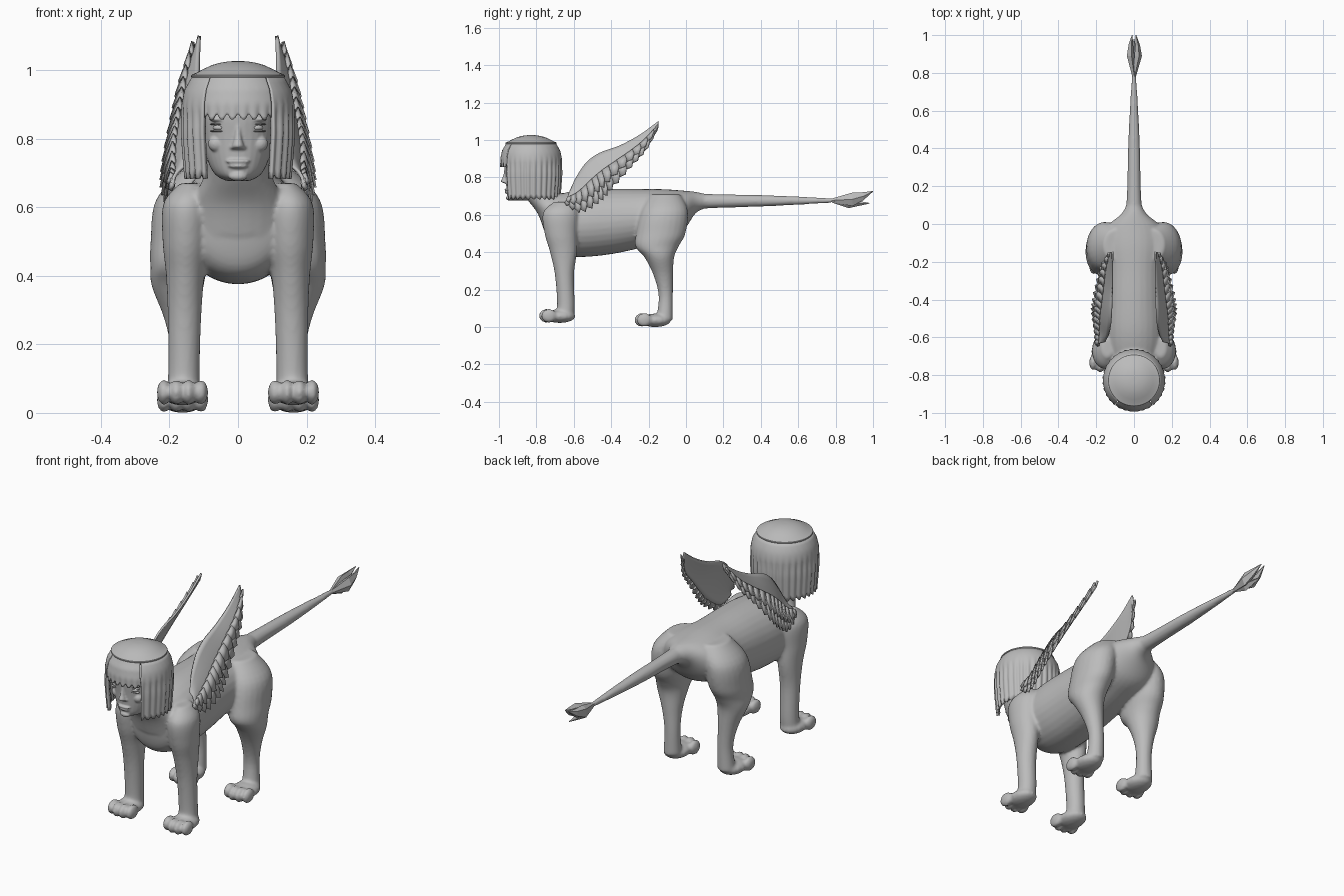
import bpy, bmesh, math
from mathutils import Vector, Matrix

if "Cube" in bpy.data.objects:
    bpy.data.objects.remove(bpy.data.objects["Cube"])

stone = bpy.data.materials.new("grey stone")
stone.diffuse_color = (0.5, 0.5, 0.5, 1)
stone.use_nodes = True
stone.node_tree.nodes["Principled BSDF"].inputs["Base Color"].default_value = stone.diffuse_color


def spline(pts, t):
    """Catmull-Rom point at t in 0..1 along rows of numbers."""
    f = min(max(t, 0), 1) * (len(pts) - 1)
    i = min(int(f), len(pts) - 2)
    u = f - i
    p = [pts[min(max(i + k, 0), len(pts) - 1)] for k in (-1, 0, 1, 2)]
    return [0.5 * (2 * b + (c - a) * u + (2 * a - 5 * b + 4 * c - d) * u * u
                   + (3 * b - a - 3 * c + d) * u ** 3) for a, b, c, d in zip(*p)]


def loft(bm, rings, axis="Z", n=24, steps=5):
    """Closed tube through ellipses given as (x, y, z, half width, half depth)."""
    count = steps * (len(rings) - 1)
    loops = []
    for k in range(count + 1):
        x, y, z, a, b = spline(rings, k / count)
        a, b = max(a, 0.002), max(b, 0.002)
        loop = []
        for j in range(n):
            c, s = a * math.cos(math.tau * j / n), b * math.sin(math.tau * j / n)
            loop.append(bm.verts.new((x + c, y + s, z) if axis == "Z" else (x + c, y, z + s)))
        loops.append(loop)
    for lo, hi in zip(loops, loops[1:]):
        for j in range(n):
            bm.faces.new((lo[j], lo[(j + 1) % n], hi[(j + 1) % n], hi[j]))
    bm.faces.new(loops[0])
    bm.faces.new(loops[-1])


def ball(bm, loc, size, tilt=0):
    m = Matrix.Translation(loc) @ Matrix.Rotation(tilt, 4, "X") @ Matrix.Diagonal((*size, 1))
    bmesh.ops.create_uvsphere(bm, u_segments=16, v_segments=10, radius=1, matrix=m)


def finish(bm, name, angle=None, voxel=0, smooth=4, fix=True):
    if fix:
        bmesh.ops.recalc_face_normals(bm, faces=bm.faces)
    me = bpy.data.meshes.new(name)
    bm.to_mesh(me)
    bm.free()
    ob = bpy.data.objects.new(name, me)
    bpy.context.collection.objects.link(ob)
    me.materials.append(stone)
    if voxel:
        r = ob.modifiers.new("fuse", "REMESH")
        r.mode, r.voxel_size, r.use_smooth_shade = "VOXEL", voxel, True
        s = ob.modifiers.new("soften", "SMOOTH")
        s.factor, s.iterations = 0.5, smooth
    if angle:
        bpy.ops.object.select_all(action="DESELECT")
        ob.select_set(True)
        bpy.context.view_layer.objects.active = ob
        bpy.ops.object.shade_smooth_by_angle(angle=math.radians(angle))
    return ob


# Lion body: torso and tail, neck, four legs with toes, fused together
bm = bmesh.new()
loft(bm, [(0, -.765, .59, .03, .03), (0, -.73, .56, .12, .13), (0, -.66, .55, .165, .165),
          (0, -.55, .555, .175, .18), (0, -.40, .565, .17, .175), (0, -.25, .58, .165, .158),
          (0, -.12, .60, .175, .137), (0, -.02, .62, .15, .11), (0, .05, .665, .07, .058),
          (0, .10, .673, .04, .039)], "Y", 32)
loft(bm, [(0, .04, .672, .045, .042), (0, .2, .674, .036, .036), (0, .4, .675, .032, .031),
          (0, .6, .676, .023, .022), (0, .8, .677, .011, .011)], "Y", 16)
loft(bm, [(0, -.69, .52, .13, .07), (0, -.70, .61, .135, .095), (0, -.75, .69, .10, .105),
          (0, -.82, .78, .085, .09)])
front = [(.14, -.655, .67, .03, .05), (.15, -.67, .61, .068, .095), (.152, -.668, .5, .068, .088),
         (.154, -.655, .4, .056, .072), (.156, -.65, .28, .049, .051), (.158, -.642, .12, .046, .047),
         (.16, -.65, .045, .05, .05)]
back = [(.10, -.11, .71, .06, .08), (.15, -.115, .62, .09, .125), (.165, -.135, .5, .09, .132),
        (.172, -.155, .43, .084, .115), (.176, -.142, .37, .076, .078), (.164, -.12, .27, .05, .051),
        (.155, -.108, .16, .039, .038), (.158, -.115, .04, .045, .045)]
for side in (-1, 1):
    for leg, paw_y, paw_z in ((front, -.675, .022), (back, -.165, 0)):
        loft(bm, [(side * r[0], *r[1:]) for r in leg])
        ball(bm, (side * .162, paw_y, paw_z + .036), (.064, .085, .036))
        for i in range(4):
            x = .108 + .036 * i
            y = paw_y - (.07 if i in (1, 2) else .058)
            ball(bm, (side * x, y, paw_z + .038), (.021, .042, .037))
finish(bm, "lion_body", voxel=.008, smooth=5)

# Faceted tail tuft made of pointed prongs
bm = bmesh.new()
for side in (-1, 1):
    loft(bm, [(0, .775, .677, .009, .009), (side * .02, .89, .683, .022, .038),
              (side * .018, .95, .70, .013, .022), (side * .01, 1.0, .726, .002, .002)], "Y", 5, 1)
loft(bm, [(0, .78, .675, .009, .009), (0, .87, .66, .022, .024), (0, .98, .662, .002, .002)], "Y", 4, 1)
finish(bm, "tail_tuft")

# Face: skull, nose, lips, brows, cheeks and eyes
bm = bmesh.new()
loft(bm, [(0, -.875, .677, .035, .06), (0, -.87, .695, .066, .083), (0, -.865, .735, .088, .094),
          (0, -.862, .80, .102, .103), (0, -.86, .88, .108, .112), (0, -.85, .95, .09, .1)], n=32)
loft(bm, [(0, -.952, .768, .021, .014), (0, -.967, .777, .019, .023), (0, -.965, .80, .012, .016),
          (0, -.962, .83, .009, .011), (0, -.962, .86, .013, .008)], n=12)
ball(bm, (0, -.957, .734), (.036, .014, .007))
ball(bm, (0, -.955, .720), (.029, .014, .007))
ball(bm, (0, -.945, .690), (.028, .018, .014))
for side in (-1, 1):
    ball(bm, (side * .052, -.948, .857), (.034, .016, .008))
    ball(bm, (side * .062, -.928, .785), (.026, .022, .024))
    ball(bm, (side * .014, -.96, .775), (.010, .012, .008))
finish(bm, "face", voxel=.004, smooth=3)

bm = bmesh.new()
for side in (-1, 1):
    ball(bm, (side * .052, -.943, .832), (.021, .015, .010))
    for lid in (-1, 1):
        ball(bm, (side * .053, -.944, .832 + lid * .010), (.029, .014, .0035))
finish(bm, "eyes", 40)

# Hair: pleated bell with a fringe and a cut-out for the face
bm = bmesh.new()
cols, rows = 192, 14
prof = [(.985, .132), (.965, .143), (.945, .155), (.90, .165), (.82, .168), (.75, .163), (.68, .157)]


def hair_radius(z):
    for (z0, r0), (z1, r1) in zip(prof, prof[1:]):
        if z >= z1:
            return r0 + (r1 - r0) * (z0 - z) / (z0 - z1)
    return prof[-1][1]


grid = []
for j in range(cols):
    ang = (j + .5) / cols * math.tau
    off = abs(math.atan2(math.sin(ang), math.cos(ang)))   # angle away from the front
    pleat = abs(math.sin(ang * 16))
    low = .855 + .02 * (1 - pleat) if off < math.radians(37) else .682 + .014 * (1 - pleat)
    col = []
    for i in range(rows + 1):
        z = .985 + (low - .985) * i / rows
        r = hair_radius(z) - .009 * (1 - pleat) * min(1, max(0, (.91 - z) / .06))
        col.append(bm.verts.new((r * math.sin(ang), -.828 - r * math.cos(ang), z)))
    grid.append(col)
for a, b in zip(grid, grid[1:] + grid[:1]):
    if abs(a[-1].co.z - b[-1].co.z) > .1:      # keep the face opening square
        continue
    for i in range(rows):
        bm.faces.new((a[i], a[i + 1], b[i + 1], b[i]))
hair = finish(bm, "hair", 40)
m = hair.modifiers.new("thickness", "SOLIDIFY")
m.thickness, m.offset = .016, -1

# Domed cap on top of the hair
bm = bmesh.new()
loft(bm, [(0, -.828, .965, .13, .13), (0, -.828, .982, .137, .137), (0, -.828, .988, .132, .132),
          (0, -.828, .992, .122, .122), (0, -.828, 1.015, .075, .075),
          (0, -.828, 1.025, .03, .03), (0, -.828, 1.026, .003, .003)], n=48, steps=2)
finish(bm, "head_cap", 35)

# Wings: curved sheet with overlapping feather rows, mirrored
lead = [(.15, -.62, .72), (.135, -.585, .80), (.125, -.53, .88), (.12, -.46, .93),
        (.116, -.35, .97), (.115, -.24, 1.03), (.113, -.147, 1.10)]
trail = [(.185, -.65, .66), (.198, -.565, .615), (.213, -.47, .665), (.208, -.40, .735),
         (.187, -.30, .85), (.165, -.215, .945), (.122, -.15, 1.06)]


def wing_point(s, t, out=0):
    a, b = Vector(spline(lead, s)), Vector(spline(trail, s))
    p = a.lerp(b, t)
    p.x += out + .018 * math.sin(math.pi * min(t, 1)) * (1 - s)
    return p


bm = bmesh.new()
sheet = [[bm.verts.new(wing_point(i / 30, .86 * j / 8)) for j in range(9)] for i in range(31)]
for a, b in zip(sheet, sheet[1:]):
    for j in range(8):
        bm.faces.new((a[j], a[j + 1], b[j + 1], b[j]))
for t0, t1, out, n in ((.60, 1.03, .003, 17), (.42, .80, .009, 15)):
    for i in range(n):
        s, h = (i + .5) / n, .55 / n
        shape = ((s - h, t0), (s - h, t1 - .1), (s + h * .2, t1), (s + h, t1 - .16), (s + h, t0))
        bm.faces.new([bm.verts.new(wing_point(u, t, out + (.006 if u > s else 0))) for u, t in shape])
wings = finish(bm, "wings", 30)
m = wings.modifiers.new("thickness", "SOLIDIFY")
m.thickness, m.offset = .010, 0
wings.modifiers.new("both sides", "MIRROR").use_mirror_merge = False
